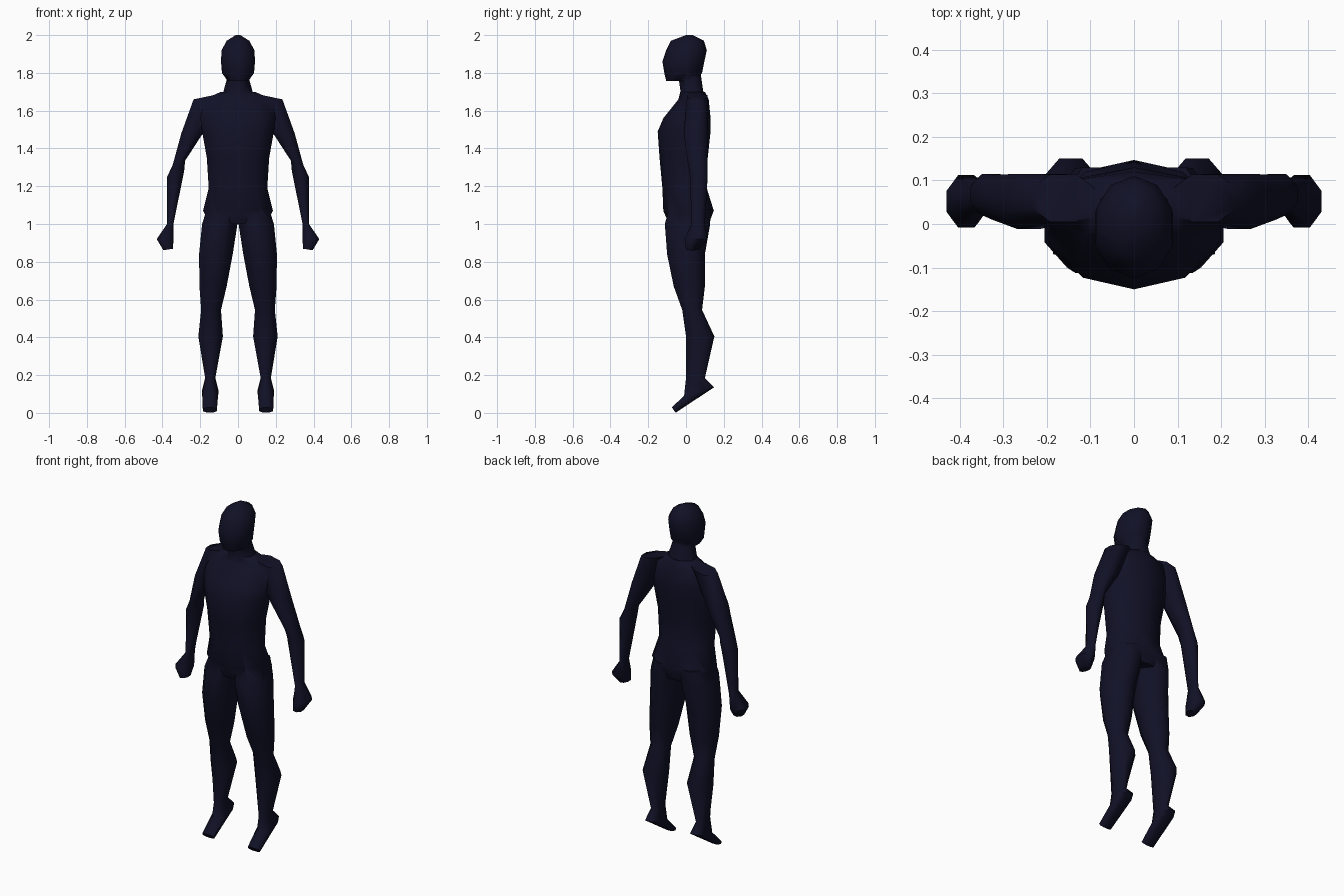
import bpy, bmesh, math

if "Cube" in bpy.data.objects:
    bpy.data.objects.remove(bpy.data.objects["Cube"])

navy = bpy.data.materials.new("dark navy")
navy.diffuse_color = (0.0055, 0.0055, 0.02, 1)
navy.use_nodes = True
navy.node_tree.nodes["Principled BSDF"].inputs["Base Color"].default_value = navy.diffuse_color


def loft(name, rings, n=8, side=1):
    """Skin of closed rings: (x0, x1, y0, y1, z, z tilt along x, z tilt along y)."""
    off = math.pi / 8 if n == 8 else 0
    pts = [(math.cos(off - math.pi / 2 + 2 * math.pi * i / n),
            math.sin(off - math.pi / 2 + 2 * math.pi * i / n)) for i in range(n)]
    mx, my = max(p[0] for p in pts), max(p[1] for p in pts)
    bm = bmesh.new()
    loops = []
    for x0, x1, y0, y1, z, tx, ty in rings:
        loops.append([bm.verts.new((side * ((x0 + x1) / 2 + (x1 - x0) / 2 * a / mx),
                                    (y0 + y1) / 2 + (y1 - y0) / 2 * b / my,
                                    z + tx * a / mx + ty * b / my)) for a, b in pts])
    for p, q in zip(loops, loops[1:]):
        for i in range(n):
            j = (i + 1) % n
            bm.faces.new((p[i], p[j], q[j], q[i]))
    bm.faces.new(loops[0])
    bm.faces.new(loops[-1])
    bmesh.ops.recalc_face_normals(bm, faces=bm.faces)
    me = bpy.data.meshes.new(name)
    bm.to_mesh(me)
    bm.free()
    me.materials.append(navy)
    ob = bpy.data.objects.new(name, me)
    bpy.context.collection.objects.link(ob)
    return ob


def centred(rows):
    return [(-w, w, y0, y1, z, 0, 0) for w, y0, y1, z in rows]


# torso, hips to collar
body = loft("body", centred([
    (.15, -.09, .12, 1.0), (.185, -.12, .147, 1.07), (.155, -.125, .11, 1.19),
    (.165, -.14, .115, 1.35), (.19, -.15, .13, 1.49), (.20, -.12, .13, 1.56),
    (.18, -.04, .12, 1.66), (.09, -.03, .10, 1.70)]), 10)

# neck and head
parts = [
    loft("neck", centred([(.085, -.03, .10, 1.66), (.075, -.03, .09, 1.71),
                          (.055, -.04, .08, 1.78), (.05, -.04, .07, 1.83)])),
    loft("head", centred([(.055, -.105, .055, 1.757), (.085, -.115, .085, 1.80),
                          (.09, -.125, .097, 1.86), (.087, -.105, .11, 1.92),
                          (.06, -.08, .095, 1.97), (.012, 0, .035, 2.0)]), 10),
]

# arm with hand, leg with foot, on both sides
ARM = [(.09, .235, .005, .114, 1.675, -.015, 0), (.186, .30, -.012, .115, 1.48, 0, 0),
       (.28, .345, .01, .113, 1.325, -.01, 0), (.285, .375, .02, .115, 1.265, -.015, 0),
       (.342, .376, .03, .10, 1.0, 0, 0), (.341, .43, -.008, .112, .92, 0, 0),
       (.345, .395, .0, .07, .865, -.004, 0)]
LEG = [(.006, .165, -.09, .13, 1.08, 0, 0), (.003, .19, -.112, .128, 1.0, 0, 0),
       (.028, .206, -.10, .10, .84, 0, 0), (.06, .204, -.065, .10, .67, 0, 0),
       (.09, .195, -.02, .085, .545, 0, 0), (.08, .21, .0, .15, .405, 0, 0),
       (.12, .174, .0, .10, .185, 0, 0), (.104, .19, -.01, .148, .113, 0, .022),
       (.112, .186, -.075, -.055, .015, 0, -.014)]
for s in (1, -1):
    parts.append(loft("arm", ARM, 8, s))
    parts.append(loft("leg", LEG, 8, s))

# weld all parts into one skin
for p in parts:
    m = body.modifiers.new("join " + p.name, 'BOOLEAN')
    m.operation, m.solver, m.object = 'UNION', 'EXACT', p
bpy.context.view_layer.update()
skin = bpy.data.meshes.new_from_object(body.evaluated_get(bpy.context.evaluated_depsgraph_get()))
body.modifiers.clear()
body.data = skin
skin.materials.clear()
skin.materials.append(navy)
for f in skin.polygons:
    f.material_index = 0
for p in parts:
    bpy.data.objects.remove(p)

bpy.context.view_layer.objects.active = body
body.select_set(True)
bpy.ops.object.shade_smooth_by_angle(angle=math.radians(60))
